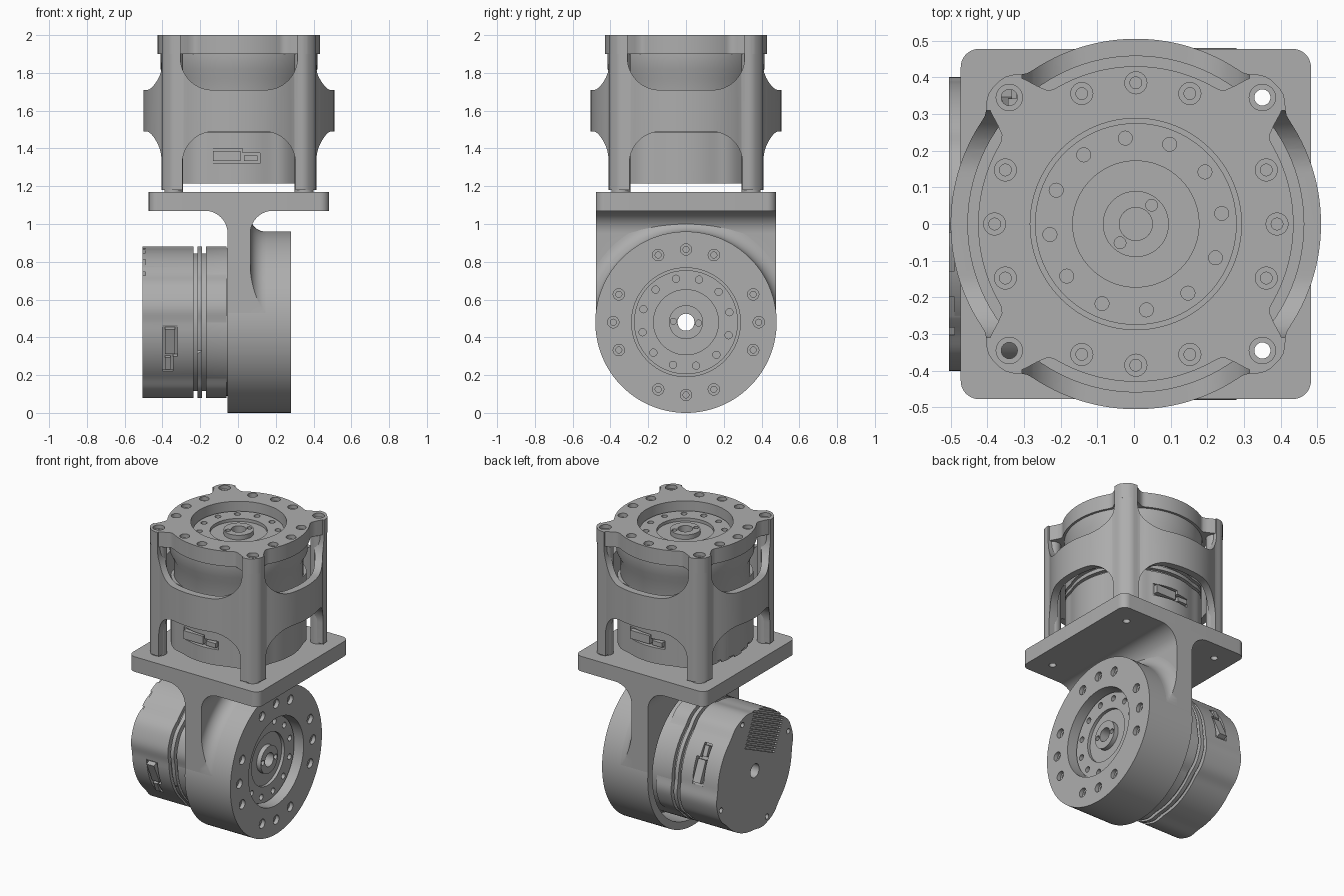
import bpy, bmesh
from math import sin, cos, pi, radians, exp
from mathutils import Matrix, Vector

cube = bpy.data.objects.get("Cube")
if cube:
    bpy.data.objects.remove(cube, do_unlink=True)

grey = bpy.data.materials.new("machined_grey")
grey.use_nodes = True
COLOUR = (0.42, 0.42, 0.42, 1)
grey.diffuse_color = COLOUR
grey.node_tree.nodes["Principled BSDF"].inputs["Base Color"].default_value = COLOUR


def finish(name, bm):
    bmesh.ops.remove_doubles(bm, verts=bm.verts, dist=1e-5)
    bmesh.ops.recalc_face_normals(bm, faces=bm.faces)
    mesh = bpy.data.meshes.new(name)
    bm.to_mesh(mesh)
    bm.free()
    mesh.materials.append(grey)
    ob = bpy.data.objects.new(name, mesh)
    bpy.context.collection.objects.link(ob)
    return ob


def revolve(name, profile, n=96, spots=((0, 0),)):
    """Spin a closed (radius, z) profile around z, once at every spot."""
    bm = bmesh.new()
    for sx, sy in spots:
        rings = [[bm.verts.new((sx + r * cos(2 * pi * i / n), sy + r * sin(2 * pi * i / n), z))
                  for r, z in profile] for i in range(n)]
        for i in range(n):
            a, b = rings[i], rings[(i + 1) % n]
            for j in range(len(profile)):
                k = (j + 1) % len(profile)
                if profile[j][0] or profile[k][0]:
                    bm.faces.new((a[j], b[j], b[k], a[k]))
    return finish(name, bm)


def cylinder(name, r, z0, z1, n=96, spots=((0, 0),)):
    return revolve(name, [(0, z0), (r, z0), (r, z1), (0, z1)], n, spots)


def extrude(name, points, z0, z1):
    bm = bmesh.new()
    low = bm.faces.new([bm.verts.new((x, y, z0)) for x, y in points])
    new = bmesh.ops.extrude_face_region(bm, geom=[low])["geom"]
    bmesh.ops.translate(bm, verts=[v for v in new if isinstance(v, bmesh.types.BMVert)],
                        vec=(0, 0, z1 - z0))
    return finish(name, bm)


def boxes(name, specs):
    """Axis-aligned boxes given as (centre, size)."""
    bm = bmesh.new()
    for c, s in specs:
        bmesh.ops.create_cube(bm, size=1, matrix=Matrix.Translation(c) @ Matrix.Diagonal((*s, 1)))
    return finish(name, bm)


def boolean(ob, cutter, op="DIFFERENCE", keep=False):
    mod = ob.modifiers.new("cut", "BOOLEAN")
    mod.operation, mod.solver, mod.object = op, "EXACT", cutter
    bpy.context.view_layer.update()
    mesh = bpy.data.meshes.new_from_object(ob.evaluated_get(bpy.context.evaluated_depsgraph_get()))
    ob.modifiers.clear()
    ob.data = mesh
    if not keep:
        bpy.data.objects.remove(cutter, do_unlink=True)


def place(ob, matrix):
    ob.data.transform(matrix)
    return ob


def copy(ob, name, matrix):
    new = bpy.data.objects.new(name, ob.data.copy())
    bpy.context.collection.objects.link(new)
    return place(new, matrix)


def lobed(base, bump, width, n=192):
    """Circle outline with four smooth lobes on the diagonals."""
    pts = []
    for i in range(n):
        d = (i * 360 / n) % 90 - 45
        r = base + bump * exp(-(d / width) ** 4)
        pts.append((r * cos(2 * pi * i / n), r * sin(2 * pi * i / n)))
    return pts


def rounded(x0, x1, y0, y1, r, n=10):
    pts = []
    for k, (x, y) in enumerate(((x1 - r, y1 - r), (x0 + r, y1 - r), (x0 + r, y0 + r), (x1 - r, y0 + r))):
        pts += [(x + r * cos(pi / 2 * (k + i / n)), y + r * sin(pi / 2 * (k + i / n))) for i in range(n + 1)]
    return pts


def polar(r, degrees):
    return [(r * cos(radians(a)), r * sin(radians(a))) for a in degrees]


rot = lambda a, axis: Matrix.Rotation(radians(a), 4, axis)
UP = Matrix.Translation((0.005, 0, 2))
SIDE = Matrix.Translation((0.28, 0, 0.48)) @ rot(90, "Y")
FLANGE_SPOTS = polar(0.385, [q + a for q in range(0, 360, 90) for a in (0, 22.5, 67.5)])
POST_SPOTS = [(x, y) for x in (-0.345, 0.345) for y in (-0.345, 0.345)]


def flange_holes():
    return revolve("holes", [(0, .02), (.03, .02), (.03, -.025), (.016, -.025), (.016, -.07), (0, -.07)],
                   24, FLANGE_SPOTS)


# Motor body: output end at z = 0, rear at -0.785
body = extrude("upper_motor_body", lobed(0.388, 0.022, 16), -0.785, -0.34)
boolean(body, cylinder("bore", 0.045, -1, 0, 48))
for z in (-0.515, -0.47):
    boolean(body, revolve("groove", [(.365, z), (.5, z), (.5, z + .02), (.365, z + .02)]))
boolean(body, boxes("vents", [((-0.13 - 0.025 * i, 0, -0.785), (0.012, 0.34, 0.03)) for i in range(11)]))
boolean(body, cylinder("rear_screws", 0.017, -0.8, -0.76, 20, polar(0.375, (45, 135, 225, 315))))
for s in (1, -1):
    boolean(body, boxes("socket", [((-0.065 * s, -0.39 * s, -0.64), (0.17, 0.07, 0.08))]))
    boolean(body, boxes("socket", [((0.063 * s, -0.39 * s, -0.652), (0.095, 0.07, 0.056))]))
plugs = boxes("upper_motor_connectors",
              [((x * s, -0.365 * s, z), (w, 0.04, h)) for s in (1, -1)
               for x, z, w, h in ((-0.065, -0.64, 0.145, 0.055), (0.063, -0.652, 0.07, 0.03))])

# Output drive: rim, face, centre recess and hub
drive = revolve("upper_output_drive", [
    (.045, -.45), (.045, -.05), (.09, -.05), (.09, -.08), (.172, -.08), (.172, -.06), (.275, -.06),
    (.275, -.09), (.415, -.09), (.415, -.18), (.39, -.23), (.39, -.45)])
boolean(drive, cylinder("dimples", 0.019, -0.09, 0, 20, polar(0.236, range(7, 367, 30))))
boolean(drive, cylinder("hub_holes", 0.016, -0.09, 0, 20, polar(0.067, (50, 230))))

copy(body, "lower_motor_body", SIDE @ rot(25, "Z"))
copy(plugs, "lower_motor_connectors", SIDE @ rot(25, "Z"))
copy(drive, "lower_output_drive", SIDE @ rot(36, "Z"))
for ob in (body, plugs, drive):
    place(ob, UP)

# Upper cage: lobed shell opened by arched windows on all four sides
shell = extrude("cage_shell", lobed(0.505, 0.033, 7), -0.82, 0)
boolean(shell, cylinder("inside", 0.458, -1, 0.1))
for turn in (0, 90):
    for z0, z1, w, r in ((-0.29, 0.4, 0.31, 0.17), (-1.2, -0.51, 0.3, 0.17)):
        win = extrude("window", rounded(-w, w, z0, z1, r, 16), -0.7, 0.7)
        boolean(shell, place(win, rot(turn, "Z") @ rot(90, "X")))
ring = extrude("cage_top_flange", lobed(0.43, 0.109, 9), -0.1, 0)
boolean(ring, cylinder("opening", 0.288, -0.2, 0.1))
boolean(ring, flange_holes())
posts = cylinder("cage_posts", 0.05, -0.84, -0.001, 32, POST_SPOTS)

# Square mounting plate
plate = extrude("mounting_plate", rounded(-0.4775, 0.4775, -0.4775, 0.4775, 0.05), -0.93, -0.83)
for ob in (shell, ring, posts, plate):
    boolean(ob, revolve("bolt_hole", [(0, .1), (.036, .1), (.036, -.025), (.022, -.025), (.022, -1), (0, -1)],
                        24, POST_SPOTS))
    place(ob, UP)

# Lower bracket: round housing
housing = revolve("bracket_housing", [(.288, 0), (.48, 0), (.48, -.335), (.43, -.335), (.43, -.1), (.288, -.1)], 128)
boolean(housing, flange_holes())
place(housing, SIDE)

# Web under the plate, with fillets on both sides
arc = [radians(9 * i) for i in range(11)]
outline = [(-0.055, 0.48), (0.065, 0.48)]
outline += [(0.185 - 0.12 * cos(a), 0.95 + 0.12 * sin(a)) for a in arc]
outline += [(0.185, 1.09), (-0.175, 1.09)]
outline += [(-0.175 + 0.12 * sin(a), 0.95 + 0.12 * cos(a)) for a in arc]
web = place(extrude("bracket_web", outline, -0.4775, 0.4775), rot(90, "X"))
boolean(web, place(cylinder("bore", 0.44, -0.5, 0.1, 128), SIDE))

# Flared blend from housing to web
flare_arc = [(0.56 - 0.08 * cos(a), -0.135 - 0.08 * sin(a)) for a in arc]
flare = place(revolve("bracket_flare", [(.45, -.135)] + flare_arc + [(.56, -.23), (.45, -.23)], 128), SIDE)
boolean(flare, boxes("keep", [((0.1, 0, 0.88), (0.6, 0.955, 0.8))]), "INTERSECT")

# Smooth shading with sharp edges kept
bpy.ops.object.select_all(action="DESELECT")
for ob in bpy.context.collection.objects:
    if ob.type == "MESH" and ob.data.materials and ob.data.materials[0] == grey:
        ob.select_set(True)
        bpy.context.view_layer.objects.active = ob
bpy.ops.object.shade_smooth_by_angle(angle=radians(30))
